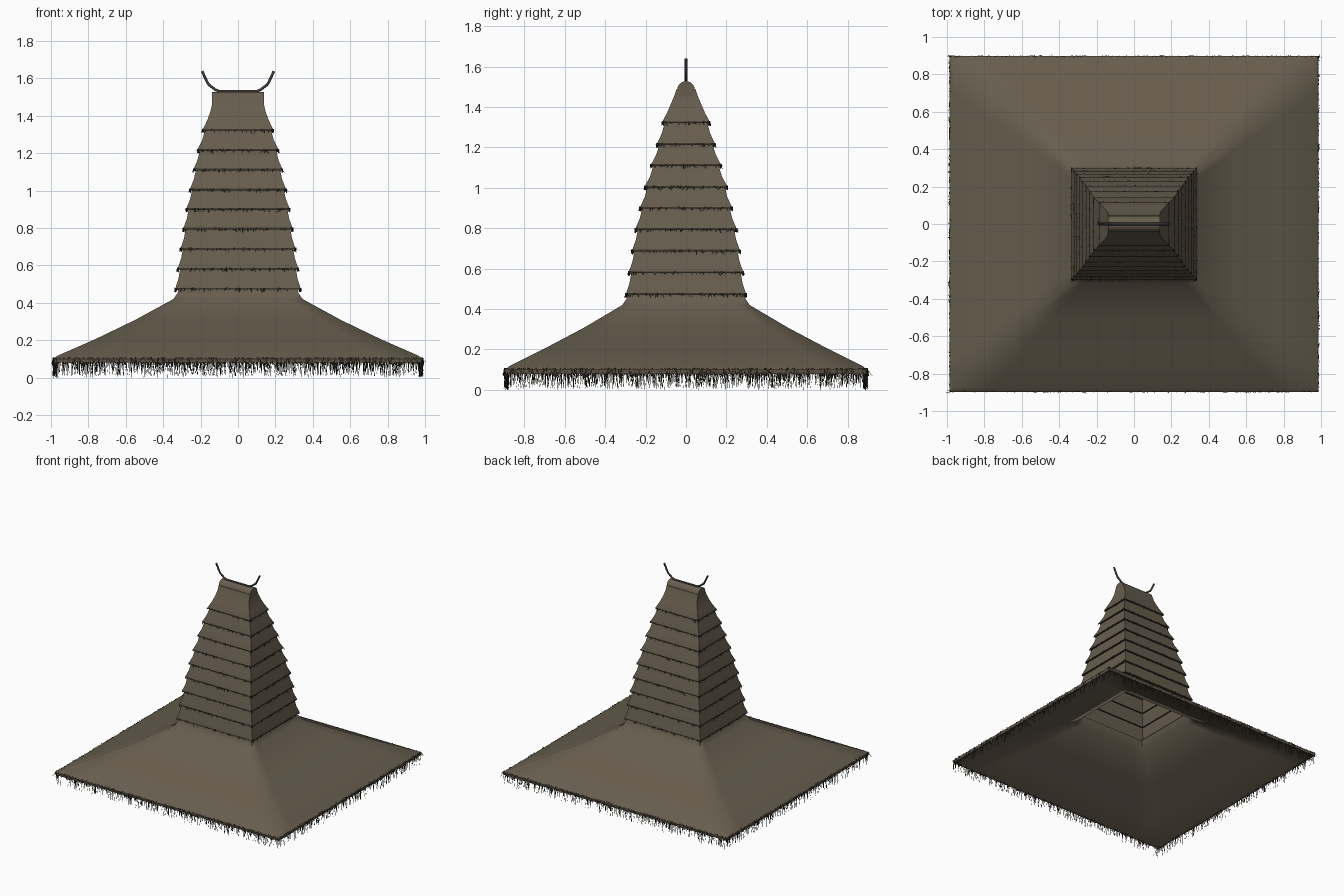
import bpy, bmesh, math, random
from mathutils import Vector

random.seed(7)
cube = bpy.data.objects.get("Cube")
if cube:
    bpy.data.objects.remove(cube, do_unlink=True)


def make_material(name, color, rough=0.9):
    m = bpy.data.materials.new(name)
    m.use_nodes = True
    m.diffuse_color = (*color, 1)
    node = next(n for n in m.node_tree.nodes if n.type == 'BSDF_PRINCIPLED')
    node.inputs["Base Color"].default_value = (*color, 1)
    node.inputs["Roughness"].default_value = rough
    return m


thatch = make_material("thatch brown", (0.135, 0.11, 0.075))
straw = make_material("dark straw", (0.04, 0.034, 0.023))
wood = make_material("grey wood", (0.06, 0.055, 0.046))


def add_object(name, bm, materials, smooth=None):
    mesh = bpy.data.meshes.new(name)
    bm.to_mesh(mesh)
    bm.free()
    for m in materials:
        mesh.materials.append(m)
    ob = bpy.data.objects.new(name, mesh)
    bpy.context.collection.objects.link(ob)
    if smooth:
        bpy.ops.object.select_all(action='DESELECT')
        ob.select_set(True)
        bpy.context.view_layer.objects.active = ob
        bpy.ops.object.shade_smooth_by_angle(angle=math.radians(smooth))
    return ob


def ring(bm, hx, hy, z):
    # Rectangle with extra points beside each corner
    corners = [(-1, -1), (1, -1), (1, 1), (-1, 1)]
    verts = []
    for i, a in enumerate(corners):
        b = corners[(i + 1) % 4]
        for t in (0, 0.1, 0.9):
            x, y = (a[k] + (b[k] - a[k]) * t for k in (0, 1))
            verts.append(bm.verts.new((x * hx, y * hy, z)))
    return verts


def loft(bm, profile, cap=False):
    rings = [ring(bm, *p) for p in profile]
    for low, high in zip(rings, rings[1:]):
        n = len(low)
        for i in range(n):
            j = (i + 1) % n
            bm.faces.new((low[i], low[j], high[j], high[i]))
    if cap:
        bm.faces.new(rings[-1])


def strands(bm, hx, hy, z, density, length, spread, width, lean):
    # Ragged straws along the four sides of a rectangle
    sides = [(Vector((1, 0, 0)), Vector((0, s, 0)), hx, hy) for s in (-1, 1)]
    sides += [(Vector((0, 1, 0)), Vector((s, 0, 0)), hy, hx) for s in (-1, 1)]
    for along, out, half, dist in sides:
        for _ in range(int(2 * half * density)):
            root = (along * random.uniform(-half, half)
                    + out * (dist + random.uniform(-spread, spread * 0.4)))
            root.z = z + random.uniform(-0.3, 0.3) * spread
            size = random.uniform(*length)
            tip = root + along * random.gauss(0, lean) * size
            tip += out * random.uniform(-0.1, 0.25) * min(size, 0.03)
            tip.z -= size
            w = along * width + out * random.uniform(-width, width)
            quad = [root - w, root + w, tip + w * 0.4, tip - w * 0.4]
            bm.faces.new([bm.verts.new(p) for p in quad])


# Broad lower roof, with its underside
bm = bmesh.new()
loft(bm, [(0.30, 0.27, 0.47), (0.325, 0.295, 0.40), (0.55, 0.505, 0.283),
          (0.77, 0.705, 0.178), (0.965, 0.875, 0.085), (0.983, 0.893, 0.08),
          (0.987, 0.897, 0.10), (0.965, 0.875, 0.117), (0.77, 0.705, 0.202),
          (0.55, 0.505, 0.308), (0.345, 0.315, 0.42), (0.322, 0.292, 0.455),
          (0.315, 0.285, 0.49)])
add_object("lower_roof", bm, [thatch], smooth=48)

# Hanging fringe of the lower roof
bm = bmesh.new()
strands(bm, 0.985, 0.895, 0.105, 260, (0.015, 0.04), 0.010, 0.0022, 0.5)
strands(bm, 0.980, 0.890, 0.095, 170, (0.03, 0.085), 0.012, 0.0016, 0.12)
strands(bm, 0.980, 0.890, 0.090, 60, (0.07, 0.09), 0.012, 0.0014, 0.08)
add_object("eave_fringe", bm, [straw])

# Stacked thatch tiers of the tower, each with a ragged lip
tiers = [(0.335, 0.297, 0.475), (0.322, 0.283, 0.583), (0.307, 0.267, 0.69),
         (0.292, 0.250, 0.797), (0.276, 0.228, 0.902), (0.257, 0.203, 1.006),
         (0.237, 0.173, 1.113), (0.216, 0.143, 1.217), (0.188, 0.117, 1.325)]
fringe = bmesh.new()
for i, (hx, hy, z) in enumerate(tiers):
    bm = bmesh.new()
    lip = [(hx - 0.02, hy - 0.02, z - 0.004), (hx, hy, z - 0.005), (hx - 0.001, hy - 0.001, z + 0.004)]
    if i + 1 < len(tiers):
        nx, ny, nz = tiers[i + 1]
        nx, ny = nx - 0.014, ny - 0.014
        mx, my = hx * 0.45 + nx * 0.55 - 0.002, hy * 0.45 + ny * 0.55 - 0.002
        loft(bm, lip + [(mx, my, (z + nz) / 2), (nx, ny, nz + 0.006)])
    else:
        loft(bm, lip + [(0.165, 0.092, 1.375), (0.148, 0.073, 1.42),
                        (0.14, 0.058, 1.455), (0.138, 0.046, 1.49)], cap=True)
    # Dark band at the lip
    bm.faces.ensure_lookup_table()
    for f in bm.faces:
        f.material_index = int(f.calc_center_median().z < z + 0.002)
    add_object(f"tower_tier_{i + 1}", bm, [thatch, straw], smooth=40)
    strands(fringe, hx, hy, z + 0.003, 110, (0.008, 0.022), 0.008, 0.002, 0.5)
    strands(fringe, hx, hy, z + 0.003, 35, (0.004, 0.012), 0.008, 0.0018, 2.0)
    # Thicker tufts at the corners
    for sx in (-1, 1):
        for sy in (-1, 1):
            for _ in range(8):
                root = Vector((sx * (hx - random.uniform(0, 0.01)),
                               sy * (hy - random.uniform(0, 0.01)), z + 0.005))
                tip = root + Vector((sx * random.uniform(0, 0.008),
                                     sy * random.uniform(0, 0.008), -random.uniform(0.01, 0.025)))
                w = Vector((sx * 0.002, -sy * 0.002, 0))
                fringe.faces.new([fringe.verts.new(p) for p in (root - w, root + w, tip)])
add_object("tier_fringes", fringe, [straw])

# Round ridge roll on top
bpy.ops.mesh.primitive_cylinder_add(vertices=32, radius=0.043, depth=0.28,
                                    location=(0, 0, 1.485), rotation=(0, math.pi / 2, 0))
ridge = bpy.context.object
ridge.name = "ridge_roll"
ridge.data.materials.append(thatch)
bpy.ops.object.shade_smooth_by_angle(angle=math.radians(40))

# Thin ridge pole with upturned horns
curve = bpy.data.curves.new("ridge_horns", 'CURVE')
curve.dimensions = '3D'
curve.bevel_depth = 0.007
curve.bevel_resolution = 2
curve.use_fill_caps = True
half = [(0.10, 1.531), (0.118, 1.537), (0.155, 1.565), (0.165, 1.58), (0.192, 1.638)]
path = [(-x, z) for x, z in reversed(half)] + half
spline = curve.splines.new('POLY')
spline.points.add(len(path) - 1)
for p, (x, z) in zip(spline.points, path):
    p.co = (x, 0, z, 1)
curve.materials.append(wood)
horns = bpy.data.objects.new("ridge_horns", curve)
bpy.context.collection.objects.link(horns)
